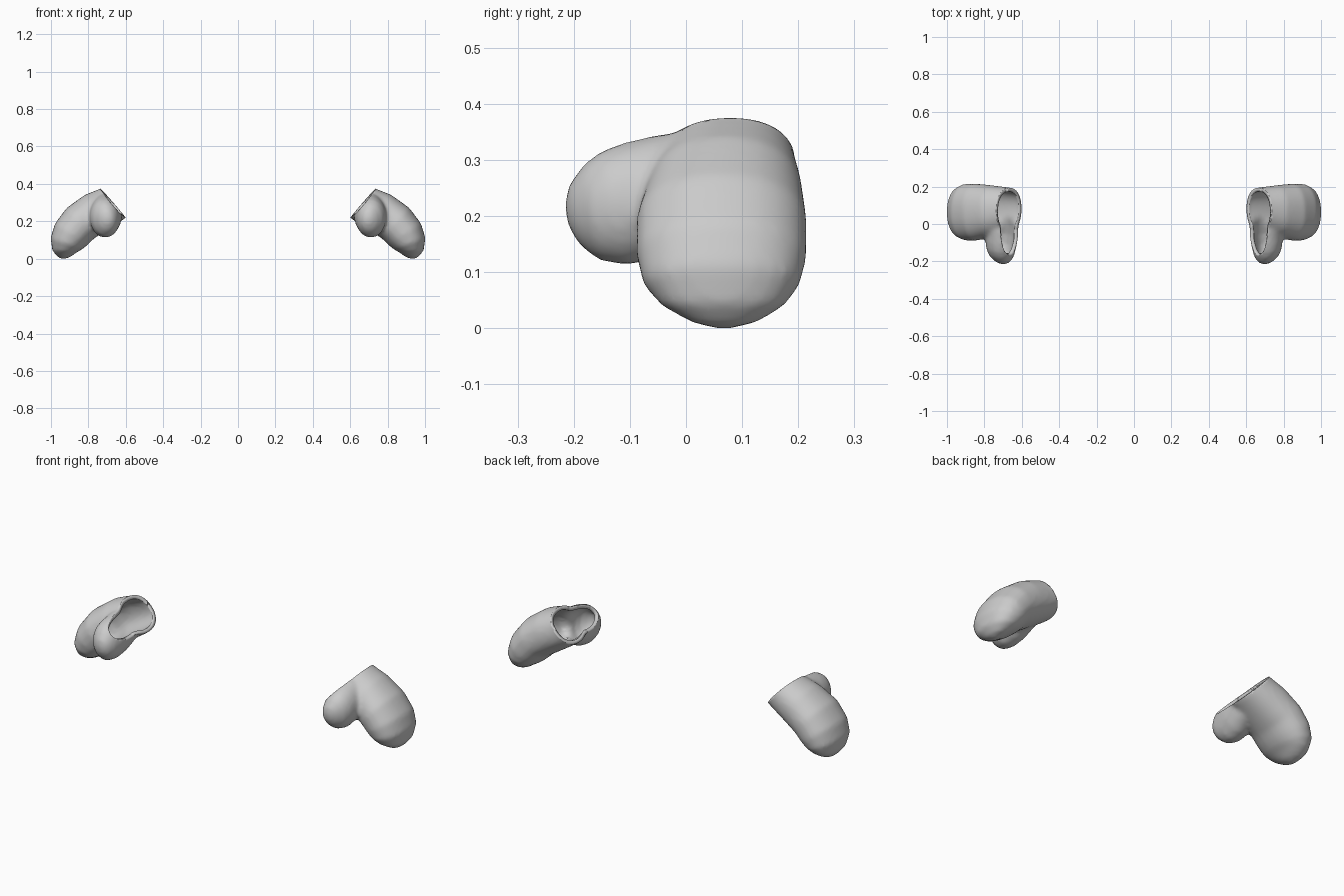
import bpy, bmesh, math
from mathutils import Vector

if "Cube" in bpy.data.objects:
    bpy.data.objects.remove(bpy.data.objects["Cube"])

grey = bpy.data.materials.new("light grey")
grey.diffuse_color = (0.6, 0.6, 0.6, 1)
grey.use_nodes = True
grey.node_tree.nodes["Principled BSDF"].inputs["Base Color"].default_value = grey.diffuse_color


def loft(bm, rings, side, power=2.0, n=28):
    """Skin closed rings: (centre, half size along side, half size across)."""
    loops = []
    for i, (c, a, b) in enumerate(rings):
        p, q = rings[max(i - 1, 0)][0], rings[min(i + 1, len(rings) - 1)][0]
        across = (Vector(q) - Vector(p)).normalized().cross(side)
        loop = []
        for k in range(n):
            t = 2 * math.pi * k / n
            u, v = math.cos(t), math.sin(t)
            u = math.copysign(abs(u) ** (2 / power), u)
            v = math.copysign(abs(v) ** (2 / power), v)
            loop.append(bm.verts.new(Vector(c) + side * a * u + across * b * v))
        loops.append(loop)
    for l1, l2 in zip(loops, loops[1:]):
        for k in range(n):
            bm.faces.new((l1[k], l1[(k + 1) % n], l2[(k + 1) % n], l2[k]))
    bm.faces.new(loops[0][::-1])
    bm.faces.new(loops[-1])


bm = bmesh.new()
# palm and fingers, curving outward and down from the wrist
loft(bm, [((0.58, 0.075, 0.37), 0.115, 0.102),
          ((0.665, 0.075, 0.295), 0.118, 0.102),
          ((0.76, 0.068, 0.245), 0.138, 0.112),
          ((0.84, 0.062, 0.19), 0.152, 0.110),
          ((0.89, 0.062, 0.13), 0.152, 0.104),
          ((0.915, 0.062, 0.08), 0.140, 0.090),
          ((0.922, 0.064, 0.04), 0.110, 0.068),
          ((0.918, 0.066, 0.014), 0.065, 0.042),
          ((0.915, 0.066, 0.002), 0.022, 0.018)], Vector((0, 1, 0)), 2.2)
# thumb, pointing forward
loft(bm, [((0.70, 0.06, 0.26), 0.07, 0.08),
          ((0.70, -0.02, 0.25), 0.085, 0.10),
          ((0.705, -0.08, 0.228), 0.087, 0.108),
          ((0.708, -0.13, 0.213), 0.080, 0.105),
          ((0.705, -0.17, 0.207), 0.067, 0.088),
          ((0.698, -0.20, 0.203), 0.043, 0.058),
          ((0.695, -0.215, 0.20), 0.015, 0.022)], Vector((1, 0, 0)))
bmesh.ops.recalc_face_normals(bm, faces=bm.faces)
mesh = bpy.data.meshes.new("mittens")
bm.to_mesh(mesh)
obj = bpy.data.objects.new("mittens", mesh)
bpy.context.collection.objects.link(obj)

# fuse and soften the two forms
rem = obj.modifiers.new("fuse", 'REMESH')
rem.mode, rem.voxel_size = 'VOXEL', 0.011
smooth = obj.modifiers.new("soften", 'SMOOTH')
smooth.factor, smooth.iterations = 0.5, 8
dg = bpy.context.evaluated_depsgraph_get()
fused = bpy.data.meshes.new_from_object(obj.evaluated_get(dg))
obj.modifiers.clear()

# slice open the wrist
bm = bmesh.new()
bm.from_mesh(fused)
bmesh.ops.bisect_plane(bm, geom=bm.verts[:] + bm.edges[:] + bm.faces[:],
                       plane_co=(0.665, 0.07, 0.295),
                       plane_no=(-0.755, -0.03, 0.655), clear_outer=True)
bmesh.ops.recalc_face_normals(bm, faces=bm.faces)
# settle the size exactly: outer edge at x = 1, bottom at z = 0, centred in y
xs, ys, zs = zip(*(v.co for v in bm.verts))
bmesh.ops.translate(bm, verts=bm.verts,
                    vec=(1 - max(xs), -(min(ys) + max(ys)) / 2, -min(zs)))
for f in bm.faces:
    f.smooth = True
bm.to_mesh(fused)
bm.free()
obj.data = fused
fused.materials.clear()
fused.materials.append(grey)

# wall thickness, then the opposite hand
wall = obj.modifiers.new("wall", 'SOLIDIFY')
wall.thickness, wall.offset = 0.02, -1
pair = obj.modifiers.new("pair", 'MIRROR')
pair.use_axis = (True, False, False)
pair.use_clip = False
pair.use_mirror_merge = False
bpy.context.view_layer.objects.active = obj
obj.select_set(True)
bpy.ops.object.shade_smooth_by_angle(angle=math.radians(40))
